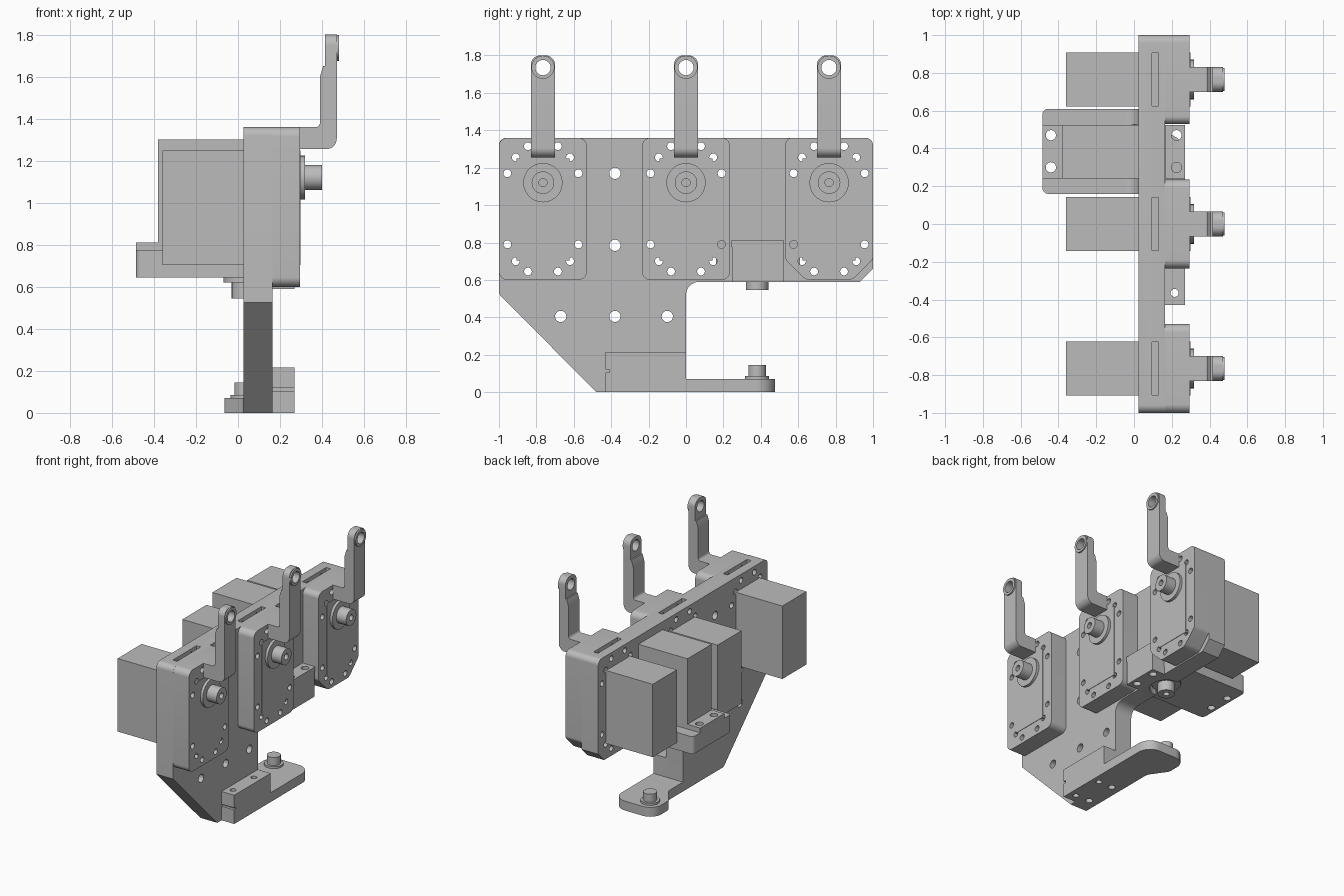
import bpy, bmesh, math
from mathutils import Vector

cube = bpy.data.objects.get("Cube")
if cube:
    bpy.data.objects.remove(cube, do_unlink=True)

grey = bpy.data.materials.new("light_grey")
grey.use_nodes = True
colour = (0.5, 0.5, 0.5, 1)
grey.diffuse_color = colour
grey.node_tree.nodes["Principled BSDF"].inputs["Base Color"].default_value = colour

AXES = {"x": lambda u, v, w: (w, u, v), "y": lambda u, v, w: (u, w, v), "z": lambda u, v, w: (u, v, w)}


def outline(points, steps=7):
    """Polygon whose points may carry a corner radius as a third value."""
    out = []
    for i, pt in enumerate(points):
        p = Vector(pt[:2])
        if len(pt) == 2:
            out.append(p)
            continue
        a = (Vector(points[i - 1][:2]) - p).normalized()
        b = (Vector(points[(i + 1) % len(points)][:2]) - p).normalized()
        half = a.angle(b) / 2
        centre = p + (a + b).normalized() * pt[2] / math.sin(half)
        reach = pt[2] / math.tan(half)
        start, end = p + a * reach - centre, p + b * reach - centre
        for s in range(steps + 1):
            d = start.lerp(end, s / steps).normalized()
            out.append(centre + d * pt[2])
    return out


def rect(u0, u1, v0, v1, r=None):
    pts = [(u0, v0), (u1, v0), (u1, v1), (u0, v1)]
    return [p + (r,) for p in pts] if r else pts


def circle(u, v, r, n=28):
    return [(u + r * math.cos(math.tau * i / n), v + r * math.sin(math.tau * i / n)) for i in range(n)]


def mesh_object(name, prisms):
    bm = bmesh.new()
    for axis, points, lo, hi in prisms:
        pts = outline(points)
        face = bm.faces.new([bm.verts.new(AXES[axis](p.x, p.y, lo)) for p in pts])
        ext = bmesh.ops.extrude_face_region(bm, geom=[face])
        moved = [g for g in ext["geom"] if isinstance(g, bmesh.types.BMVert)]
        bmesh.ops.translate(bm, verts=moved, vec=AXES[axis](0, 0, hi - lo))
    bmesh.ops.recalc_face_normals(bm, faces=bm.faces)
    me = bpy.data.meshes.new(name)
    bm.to_mesh(me)
    bm.free()
    ob = bpy.data.objects.new(name, me)
    bpy.context.collection.objects.link(ob)
    return ob


def build(name, prisms, cuts=()):
    ob = mesh_object(name, prisms)
    if cuts:
        cutter = mesh_object("cutter", cuts)
        mod = ob.modifiers.new("cut", "BOOLEAN")
        mod.operation, mod.solver, mod.object = "DIFFERENCE", "EXACT", cutter
        mod.use_self = True
        bpy.context.view_layer.update()
        done = bpy.data.meshes.new_from_object(ob.evaluated_get(bpy.context.evaluated_depsgraph_get()))
        ob.modifiers.clear()
        ob.data = done
        bpy.data.objects.remove(cutter, do_unlink=True)
    ob.data.materials.clear()
    ob.data.materials.append(grey)
    bpy.ops.object.select_all(action="DESELECT")
    ob.select_set(True)
    bpy.context.view_layer.objects.active = ob
    bpy.ops.object.shade_smooth_by_angle(angle=math.radians(30))
    return ob


BACK, FACE, FRONT = 0.025, 0.165, 0.295
STATIONS = {"front": -0.765, "middle": 0.0, "rear": 0.765}


def bolt_holes(y):
    spots = [(s * dy, z) for s in (-1, 1) for dy, z in
             ((0.19, 1.17), (0.19, 0.79), (0.08, 1.315), (0.08, 0.645))]
    holes = [("x", circle(y + dy, z, 0.021, 16), -0.1, 0.5) for dy, z in spots]
    # Relief holes at the corners of the motor opening
    return holes + [("x", circle(y + s * 0.145, z, 0.021, 16), -0.1, 0.5)
                    for s in (-1, 1) for z in (0.7, 1.255)]


# Main mounting plate with holes, top slots and shaft pocket
plate = [(-1, 1.36, 0.04), (-1, 0.525), (-0.48, 0), (0, 0), (0, 0.59, 0.07),
         (0.93, 0.59), (1, 0.66), (1, 1.36, 0.04)]
cuts = [("x", circle(y, z, 0.03), -0.1, 0.5) for y, z in
        ((-0.67, 0.405), (-0.38, 0.405), (-0.1, 0.405), (-0.38, 0.785), (-0.38, 1.17))]
for y in STATIONS.values():
    cuts += bolt_holes(y)
    cuts.append(("z", rect(0.095, 0.13, y - 0.14, y + 0.14), 1.28, 1.5))
cuts.append(("z", circle(0.03, 0.38, 0.115), 0.5, 0.645))
cuts += [("z", circle(0.1, y, 0.025), -0.1, 0.08) for y in (-0.36, -0.12)]
build("mounting_plate", [("x", plate, BACK, FACE)], cuts)

# Motor stations
for label, y in STATIONS.items():
    lo, hi = y - 0.235, y + 0.235
    shape = rect(lo, hi, 0.6, 1.36, 0.045)
    if label == "rear":
        shape = [(lo, 0.71, 0.04), (lo + 0.11, 0.6, 0.06), (hi - 0.11, 0.6, 0.06),
                 (hi, 0.71, 0.04), (hi, 1.36, 0.04), (lo, 1.36, 0.04)]
    build(label + "_motor_housing", [("x", shape, FACE, FRONT)], bolt_holes(y))
    build(label + "_motor", [("x", rect(y - 0.142, y + 0.142, 0.705, 1.25), -0.36, FRONT + 0.003)])
    build(label + "_motor_shaft",
          [("x", circle(y, 1.12, 0.105), FRONT, 0.318),
           ("x", circle(y, 1.12, 0.06), 0.318, 0.4)],
          [("x", circle(y, 1.12, 0.022, 16), 0.35, 0.5)])

    # L-shaped arm with a bored head
    arm = [(FRONT, 1.255), (0.47, 1.255, 0.05), (0.47, 1.68), (0.415, 1.68), (0.415, 1.65),
           (0.405, 1.65), (0.39, 1.6), (0.39, 1.36, 0.02), (FRONT, 1.36)]
    build(label + "_arm", [("y", arm, y - 0.065, y + 0.065)])
    head = [(y - 0.065, 1.68), (y + 0.065, 1.68), (y + 0.065, 1.8, 0.05), (y - 0.065, 1.8, 0.05)]
    build(label + "_arm_head", [("x", head, 0.415, 0.47)],
          [("x", circle(y, 1.735, 0.041), 0.3, 0.6)])
    build(label + "_arm_ring", [("x", circle(y, 1.737, 0.062), 0.465, 0.48)],
          [("x", circle(y, 1.735, 0.041), 0.3, 0.6)])

# Downward-facing motor, its flange and its holder
screws = [("z", circle(x, y, 0.027), 0.4, 1) for x in (-0.44, 0.225) for y in (0.3, 0.47)]
build("lower_motor", [("z", rect(-0.38, 0.166, 0.24, 0.525), 0.65, 1.3)])
build("lower_motor_flange", [("z", rect(-0.485, 0.27, 0.24, 0.525), 0.775, 0.81)], screws)
holder = [(BACK, 0.16), (BACK, 0.61), (-0.485, 0.61, 0.03), (-0.485, 0.16, 0.03)]
build("lower_motor_holder", [("z", holder, 0.645, 0.775)], screws)
build("lower_motor_bracket", [("z", rect(FACE, 0.27, 0.245, 0.52), 0.59, 0.775)], screws)
for label, y in (("inner", 0.16), ("outer", 0.528)):
    web = [(BACK, 0.77), (BACK, 0.85), (BACK, 0.775, 0.07), (-0.05, 0.775), (-0.05, 0.77)]
    build(label + "_holder_fillet", [("y", web, y, y + 0.082)])
build("lower_motor_shaft",
      [("z", circle(0.03, 0.38, 0.1), 0.62, 0.65), ("z", circle(0.03, 0.38, 0.06), 0.545, 0.62)],
      [("z", circle(0.03, 0.38, 0.022, 16), 0.5, 0.58)])

# Foot block, pivot arm and pivot peg
build("foot_block", [("x", rect(-0.43, 0, 0, 0.215), FACE, 0.27)],
      [("z", circle(0.215, y, 0.021), -0.1, 0.5) for y in (-0.365, -0.12)]
      + [("y", rect(0.1, 0.4, 0.105, 0.12), -0.5, -0.41)])
foot = [(BACK, 0), (0.27, 0), (0.27, 0.475, 0.1), (-0.065, 0.475, 0.09),
        (-0.065, 0.3, 0.06), (BACK, 0.17, 0.06)]
build("foot_arm", [("z", foot, 0, 0.07)])
build("foot_peg", [("z", circle(0.03, 0.38, 0.065), 0.07, 0.085),
                   ("z", circle(0.03, 0.38, 0.047), 0.085, 0.145)])
